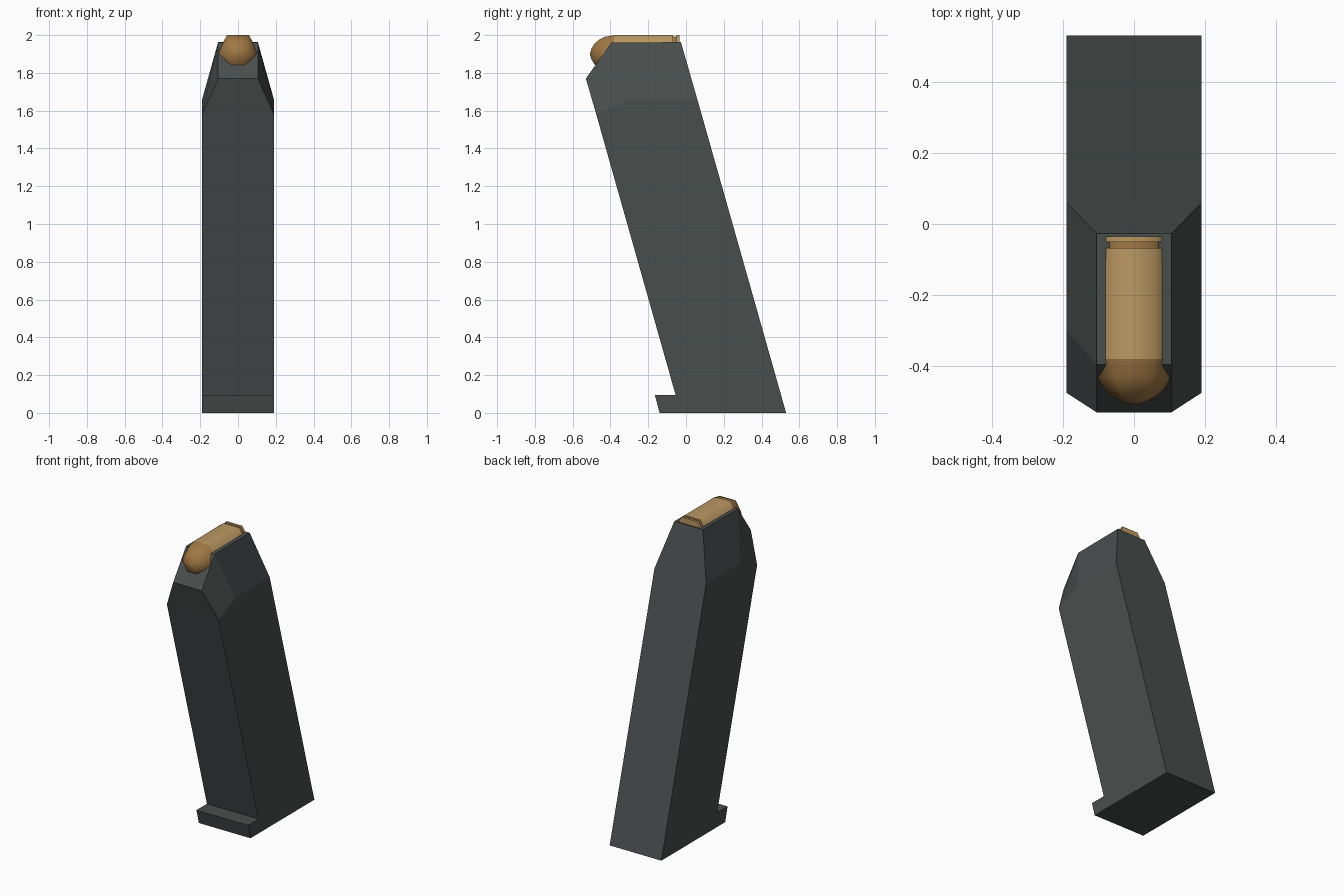
import bpy, bmesh
from math import cos, sin, pi

cube = bpy.data.objects.get("Cube")
if cube:
    bpy.data.objects.remove(cube, do_unlink=True)


def material(name, rgb):
    m = bpy.data.materials.new(name)
    m.use_nodes = True
    color = (*rgb, 1)
    m.diffuse_color = color
    m.node_tree.nodes["Principled BSDF"].inputs["Base Color"].default_value = color
    return m


def finish(name, bm, mat):
    bmesh.ops.recalc_face_normals(bm, faces=bm.faces)
    mesh = bpy.data.meshes.new(name)
    bm.to_mesh(mesh)
    bm.free()
    mesh.materials.append(mat)
    obj = bpy.data.objects.new(name, mesh)
    bpy.context.collection.objects.link(obj)
    return obj


gunmetal = material("dark gunmetal", (0.066, 0.077, 0.075))
brass = material("brass", (0.50, 0.32, 0.125))
copper = material("copper", (0.352, 0.188, 0.058))

# Raked casing: named corner points of one side, mirrored to the other
W, N = 0.19, 0.105
corners = {
    "heel": (W, 0.53, 0), "toe": (W, -0.14, 0),
    "lip": (W, -0.165, 0.095), "step": (W, -0.055, 0.095),
    "front": (W, -0.475, 1.58), "shoulder": (W, -0.30, 1.66),
    "back": (W, 0.06, 1.66), "brow": (N, -0.53, 1.77),
    "top_front": (N, -0.395, 1.96), "top_back": (N, -0.027, 1.963),
}
side_faces = ["heel toe lip step front shoulder back",
              "front shoulder top_front brow",
              "shoulder back top_back top_front"]
outline = "heel toe lip step front brow top_front top_back back".split()

bm = bmesh.new()
sides = [{k: bm.verts.new((s * x, y, z)) for k, (x, y, z) in corners.items()}
         for s in (1, -1)]
for side in sides:
    for face in side_faces:
        bm.faces.new([side[k] for k in face.split()])
left, right = sides
for a, b in zip(outline, outline[1:] + outline[:1]):
    bm.faces.new((left[a], left[b], right[b], right[a]))
finish("magazine_casing", bm, gunmetal)


# Six-sided turned parts lying along y, smooth around, flat at the ends
def turned(name, profile, mat, z=1.9, n=6):
    bm = bmesh.new()
    rings = [[bm.verts.new((r * cos(2 * pi * i / n), y, z + r * sin(2 * pi * i / n)))
              for i in range(n)] for y, r in profile]
    for a, b in zip(rings, rings[1:]):
        for i in range(n):
            j = (i + 1) % n
            bm.faces.new((a[i], a[j], b[j], b[i])).smooth = True
    for ring in (rings[0], rings[-1]):
        bm.faces.new(ring)
    return finish(name, bm, mat)


R = 0.1155
turned("cartridge_case", [(-0.38, R), (-0.068, R)], brass)
turned("extractor_groove", [(-0.068, R - 0.01), (-0.05, R - 0.01)], copper)
turned("cartridge_rim", [(-0.05, R), (-0.035, R)], brass)
turned("bullet", [(-0.38, R), (-0.43, 0.105), (-0.462, 0.086),
                  (-0.485, 0.062), (-0.50, 0.034), (-0.507, 0.008)], copper)
